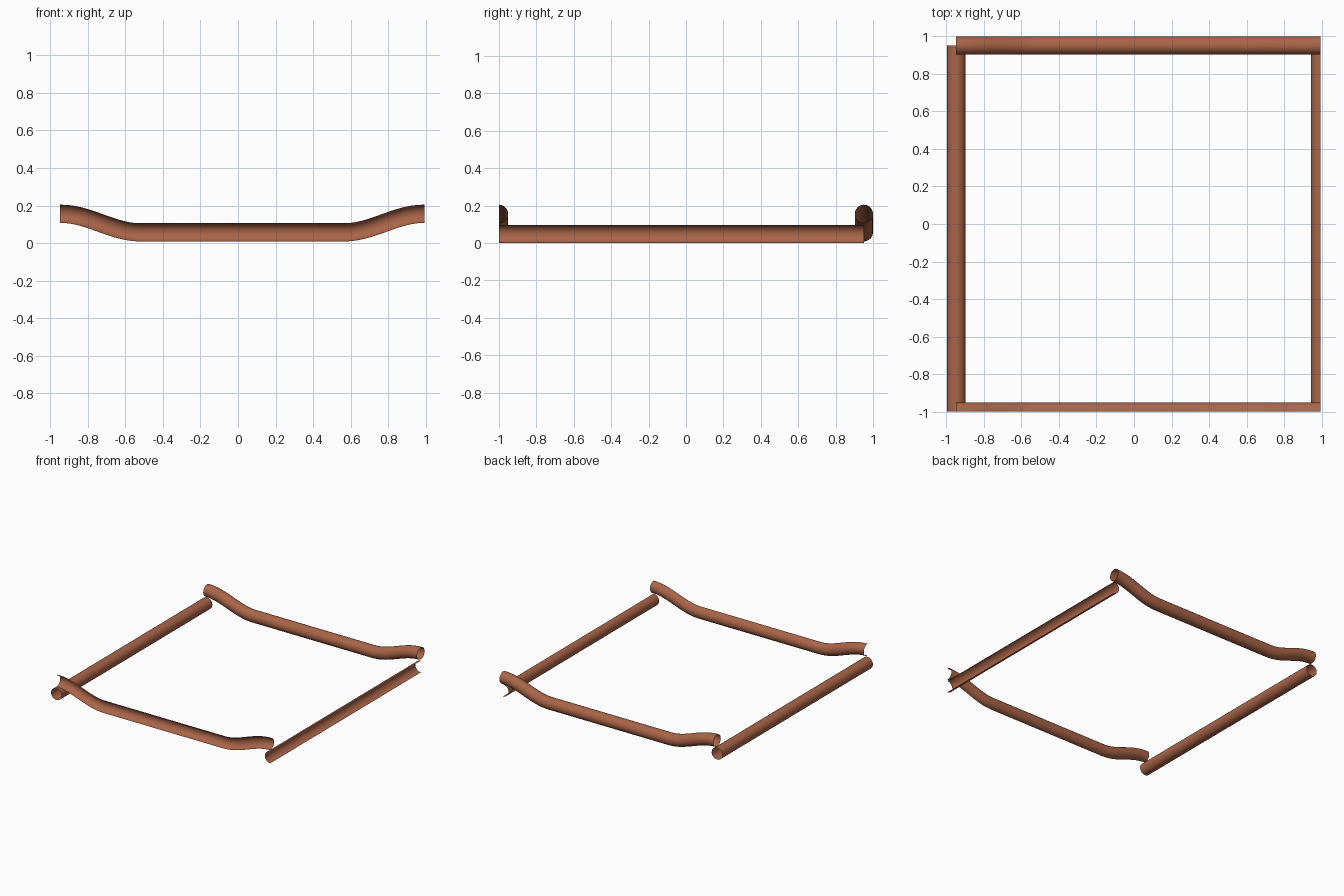
import bpy, bmesh, math

if "Cube" in bpy.data.objects:
    bpy.data.objects.remove(bpy.data.objects["Cube"])

R = 0.0485                      # tube radius
X0, X1 = -0.9475, 0.993         # cell limits in x
Y0, Y1 = -1.0, 0.951            # cell limits in y
Z_LOW, Z_MID, Z_END = 0.0485, 0.057, 0.156

mat = bpy.data.materials.new("copper_brown")
mat.diffuse_color = (0.40, 0.13, 0.065, 1)
mat.use_nodes = True
mat.node_tree.nodes["Principled BSDF"].inputs["Base Color"].default_value = mat.diffuse_color


def sweep(name, path, side, a0=0.0, a1=2 * math.pi, n=32):
    """Open-ended tube (or part of one) along a path lying in a vertical plane.
    side = horizontal unit vector across the path."""
    bm = bmesh.new()
    closed = a1 - a0 > 6.28
    count = n if closed else n // 2 + 1
    rings = []
    for i, (x, y, z) in enumerate(path):
        p, q = path[max(i - 1, 0)], path[min(i + 1, len(path) - 1)]
        d = [q[k] - p[k] for k in range(3)]
        if i in (0, len(path) - 1):
            d[2] = 0            # ends are cut square
        length = math.sqrt(sum(c * c for c in d))
        tx, ty, tz = (c / length for c in d)
        h = math.hypot(tx, ty)
        up = (-tz * tx / h, -tz * ty / h, h)
        ring = []
        for j in range(count):
            a = a0 + (a1 - a0) * j / (n if closed else n // 2)
            c, s = R * math.cos(a), R * math.sin(a)
            ring.append(bm.verts.new((x + side[0] * c + up[0] * s,
                                      y + side[1] * c + up[1] * s,
                                      z + up[2] * s)))
        rings.append(ring)
    for r0, r1 in zip(rings, rings[1:]):
        for j in range(count if closed else count - 1):
            k = (j + 1) % count
            bm.faces.new((r0[j], r0[k], r1[k], r1[j]))
    # faces point away from the tube axis
    f = next(iter(bm.faces))
    f.normal_update()
    axis = path[0]
    c = f.calc_center_median()
    if sum(f.normal[k] * (c[k] - axis[k]) for k in range(3)) < 0:
        bmesh.ops.reverse_faces(bm, faces=bm.faces[:])
    me = bpy.data.meshes.new(name)
    bm.to_mesh(me)
    bm.free()
    for poly in me.polygons:
        poly.use_smooth = True
    me.materials.append(mat)
    ob = bpy.data.objects.new(name, me)
    bpy.context.collection.objects.link(ob)


def wave(y):
    """Raised at both ends, flat in the middle."""
    mid, bend, steps = (X0 + X1) / 2, 0.43, 20
    left = []
    for i in range(steps + 1):
        t = i / steps
        z = Z_MID + (Z_END - Z_MID) * (1 + math.cos(math.pi * t)) / 2
        left.append((X0 + bend * t, y, z))
    return left + [(2 * mid - x, y, z) for x, y, z in reversed(left)]


def straight(x):
    return [(x, Y0, Z_LOW), (x, Y1, Z_LOW)]


H = math.pi / 2
# wavy tubes running left to right; the front one is cut in half lengthwise
sweep("back_wavy_tube", wave(Y1), (0, 1))
sweep("front_wavy_half_tube", wave(Y0), (0, 1), -H, H)
# straight tubes running front to back; the right one is cut in half
sweep("left_straight_tube", straight(X0), (1, 0))
sweep("right_straight_half_tube", straight(X1), (-1, 0), -H, H)
